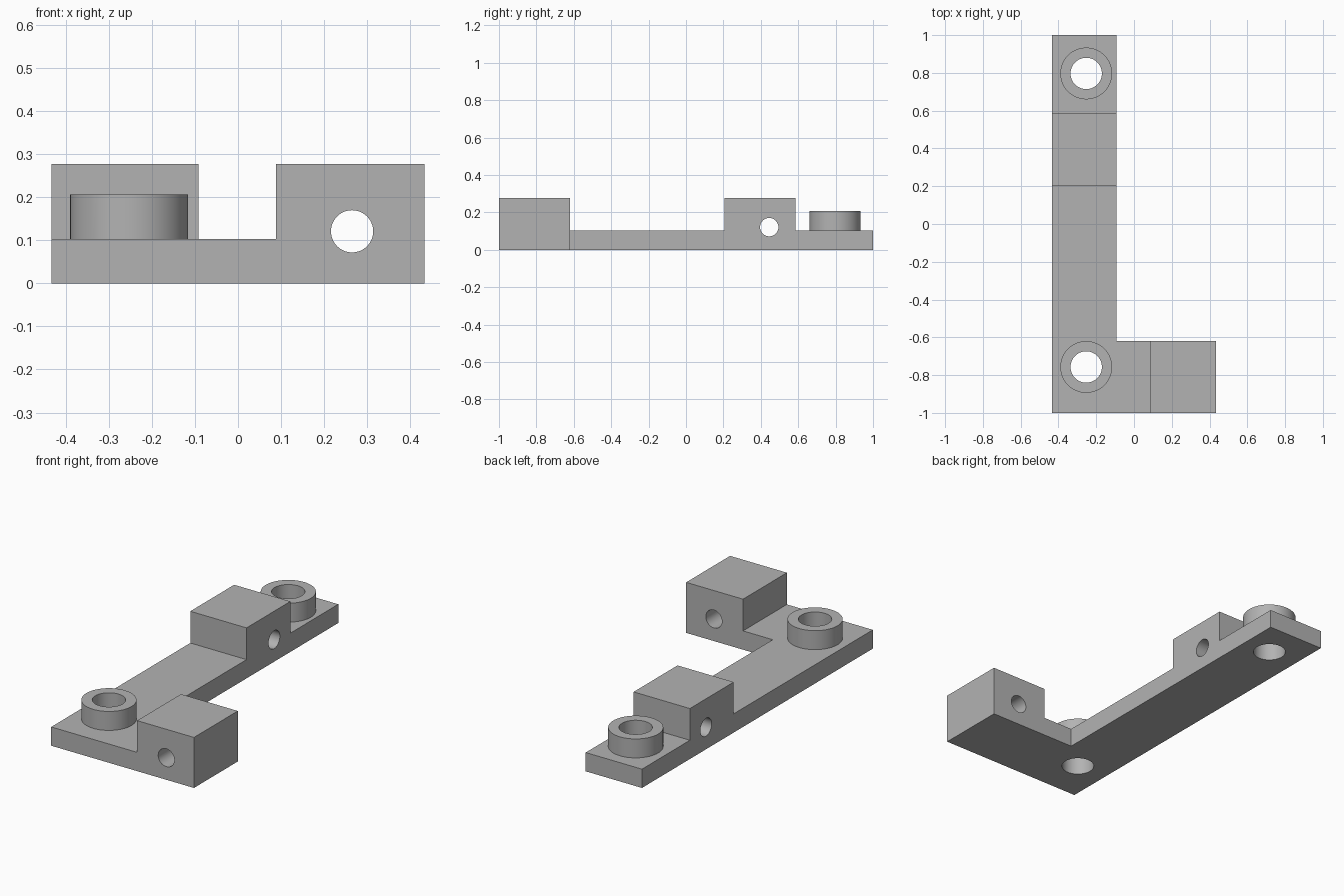
import bpy, bmesh
from math import radians
from mathutils import Matrix, Vector

default = bpy.data.objects.get("Cube")
if default:
    bpy.data.objects.remove(default, do_unlink=True)

grey = bpy.data.materials.new("plain grey")
grey.use_nodes = True
GREY = (0.45, 0.45, 0.45, 1)
grey.diffuse_color = GREY
grey.node_tree.nodes["Principled BSDF"].inputs["Base Color"].default_value = GREY

# Overall measurements
PLATE_TOP, BOSS_TOP, BLOCK_TOP = 0.103, 0.207, 0.277
LEFT, RIGHT, ARM_EDGE = 0.433, -0.433, -0.092
FOOT_BACK = -0.62
BOSS_X, BOSS_YS = -0.253, (0.797, -0.757)
BOSS_R, BORE_R, PIN_R, PIN_Z = 0.137, 0.083, 0.049, 0.121


def finish(name, bm):
    bmesh.ops.recalc_face_normals(bm, faces=bm.faces)
    mesh = bpy.data.meshes.new(name)
    bm.to_mesh(mesh)
    bm.free()
    mesh.materials.append(grey)
    obj = bpy.data.objects.new(name, mesh)
    bpy.context.collection.objects.link(obj)
    return obj


def prism(name, outline, height):
    bm = bmesh.new()
    face = bm.faces.new([bm.verts.new((x, y, 0)) for x, y in outline])
    top = bmesh.ops.extrude_face_region(bm, geom=[face])["geom"]
    bmesh.ops.translate(bm, vec=(0, 0, height),
                        verts=[v for v in top if isinstance(v, bmesh.types.BMVert)])
    return finish(name, bm)


def block(name, x0, x1, y0, y1):
    return prism(name, [(x0, y0), (x1, y0), (x1, y1), (x0, y1)], BLOCK_TOP)


def cylinder(name, centre, radius, depth, axis="Z"):
    turn = {"X": Matrix.Rotation(radians(90), 4, "Y"),
            "Y": Matrix.Rotation(radians(90), 4, "X"),
            "Z": Matrix.Identity(4)}[axis]
    bm = bmesh.new()
    bmesh.ops.create_cone(bm, cap_ends=True, segments=64, radius1=radius, radius2=radius,
                          depth=depth, matrix=Matrix.Translation(Vector(centre)) @ turn)
    return finish(name, bm)


def combine(body, part, operation):
    mod = body.modifiers.new(part.name, "BOOLEAN")
    mod.object, mod.operation, mod.solver = part, operation, "EXACT"
    bpy.context.view_layer.objects.active = body
    bpy.ops.object.modifier_apply(modifier=mod.name)
    bpy.data.objects.remove(part, do_unlink=True)


# L-shaped base plate
bracket = prism("bracket", [(RIGHT, -1), (LEFT, -1), (LEFT, FOOT_BACK),
                            (ARM_EDGE, FOOT_BACK), (ARM_EDGE, 1), (RIGHT, 1)], PLATE_TOP)

# Raised blocks and round bosses
combine(bracket, block("foot_block", 0.088, LEFT, -1, FOOT_BACK), "UNION")
combine(bracket, block("arm_block", RIGHT, ARM_EDGE, 0.205, 0.585), "UNION")
for y in BOSS_YS:
    combine(bracket, cylinder("boss", (BOSS_X, y, BOSS_TOP - 0.08), BOSS_R, 0.16), "UNION")

# Upright bores through the bosses, cross holes through the blocks
for y in BOSS_YS:
    combine(bracket, cylinder("bore", (BOSS_X, y, 0.1), BORE_R, 0.5), "DIFFERENCE")
combine(bracket, cylinder("foot_hole", (0.265, -0.81, PIN_Z), PIN_R, 0.5, "Y"), "DIFFERENCE")
combine(bracket, cylinder("arm_hole", (-0.262, 0.445, PIN_Z), PIN_R, 0.5, "X"), "DIFFERENCE")

# Smooth round walls, sharp edges
bpy.ops.object.select_all(action="DESELECT")
bracket.select_set(True)
bpy.context.view_layer.objects.active = bracket
bpy.ops.object.shade_smooth_by_angle(angle=radians(30))
